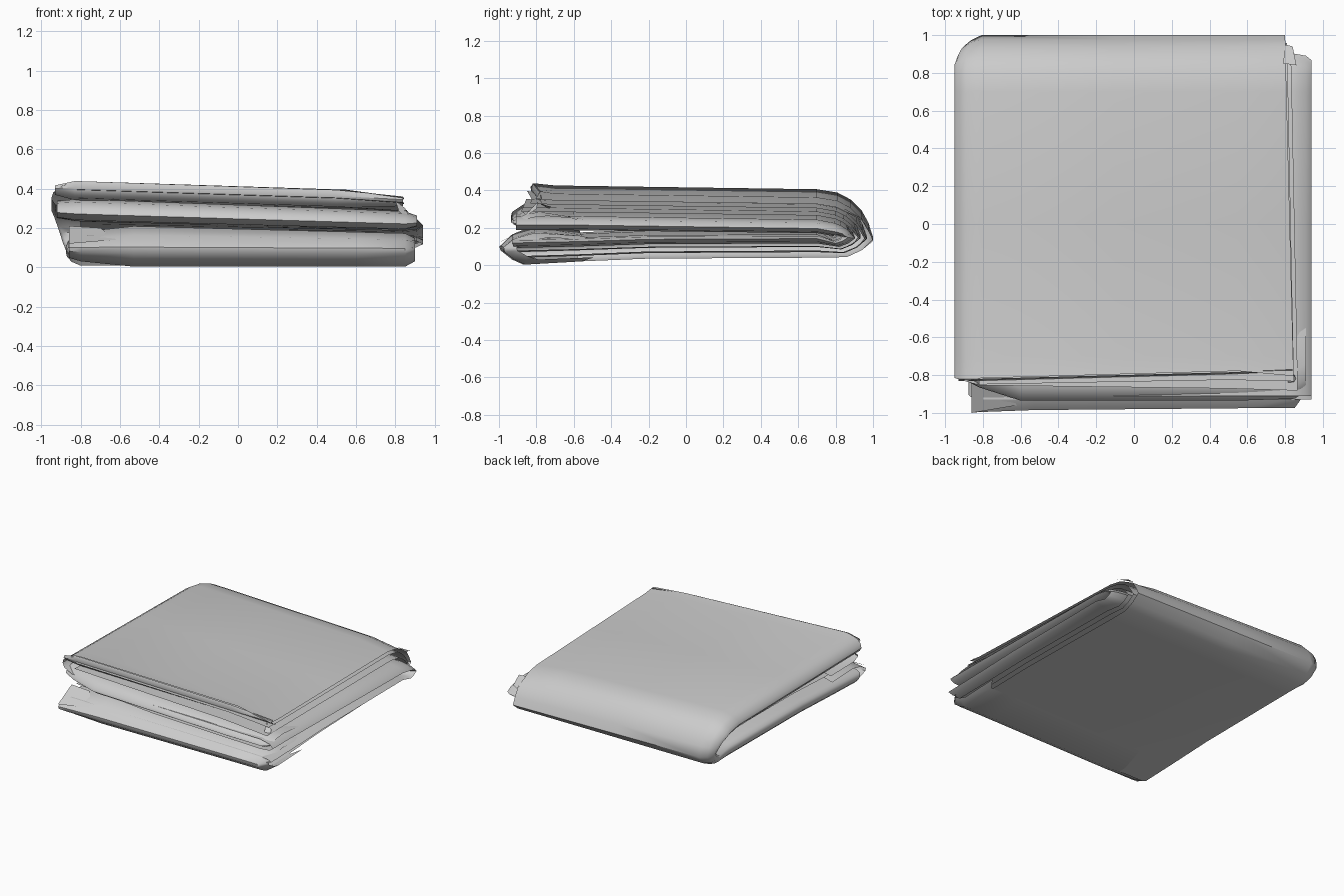
import bpy, math

if "Cube" in bpy.data.objects:
    bpy.data.objects.remove(bpy.data.objects["Cube"])


def grid_object(name, rows):
    """Skin a grid of points and shade it softly."""
    n = len(rows[0])
    verts = [p for r in rows for p in r]
    faces = [(i * n + j, i * n + j + 1, (i + 1) * n + j + 1, (i + 1) * n + j)
             for i in range(len(rows) - 1) for j in range(n - 1)]
    me = bpy.data.meshes.new(name)
    me.from_pydata(verts, [], faces)
    ob = bpy.data.objects.new(name, me)
    bpy.context.collection.objects.link(ob)
    bpy.context.view_layer.objects.active = ob
    ob.select_set(True)
    bpy.ops.object.mode_set(mode='EDIT')
    bpy.ops.mesh.select_all(action='SELECT')
    bpy.ops.mesh.normals_make_consistent(inside=False)
    bpy.ops.object.mode_set(mode='OBJECT')
    bpy.ops.object.shade_smooth_by_angle(angle=math.radians(50))
    ob.select_set(False)
    return ob


def clamp(v):
    return max(0.0, min(1.0, v))


def tilt(x, y, z):
    """The upper half leans down to the right; the back left corner is chamfered."""
    y = min(y, 1.0 - max(0, -0.83 - x) * 0.83)
    return (x, y, z - 0.032 * x * clamp((z - 0.08) / 0.14))


# Folded cloth: a spiral section (x, depth) swept along a U (y, z, inward normal)
spiral = [(0.825, 0.025), (0.55, 0), (-0.1, 0), (-0.81, 0), (-0.89, 0.02),
          (-0.94, 0.05), (-0.95, 0.075), (-0.93, 0.10), (-0.85, 0.115),
          (-0.1, 0.11), (0.83, 0.10), (0.91, 0.115), (0.94, 0.14),
          (0.91, 0.16), (0.83, 0.17), (-0.1, 0.17), (-0.8, 0.165)]
u_path = [(-0.82, 0.412, 0, -1), (-0.7, 0.4, 0, -1), (0, 0.39, 0, -1),
          (0.7, 0.38, 0, -1), (0.81, 0.362, -0.15, -1), (0.88, 0.325, -0.45, -0.8),
          (0.94, 0.265, -0.7, -0.5), (0.975, 0.205, -0.9, -0.2), (1.0, 0.14, -1, 0.2),
          (0.94, 0.08, -0.8, 0.5), (0.86, 0.043, -0.5, 0.7), (0.7, 0.04, 0, 1),
          (-0.2, 0.035, 0, 1), (-0.57, 0.02, 0, 1), (-0.87, 0.01, 0, 1)]
LAST = len(u_path) - 1


def layer_point(i, x, d):
    """Point of the cloth at path step i, width x and depth d."""
    y, z, ny, nz = u_path[i]
    lower = clamp((i - 5) / 5)
    d *= 1.1 - 0.25 * lower                 # the upper packet is thicker
    if x < -0.8:
        x = -0.8 + (x + 0.8) * (1 - 0.5 * lower)
    t = clamp(d / 0.11)
    if i == 0:
        y += 0.028 * (x + 0.95) * (1 - t) - 0.09 * t
        y = max(y, -0.92 + max(0, -0.6 - x) * 0.3)
        z -= 0.012 * t
    if i == LAST:
        y -= 0.06 * t
    return tilt(x, y + ny * d, z + nz * d)


rows = []
for i, p in enumerate(u_path):
    edge = (0.825 - 0.025 * p[0], 0.025 if i < 6 else 0.0)
    rows.append([layer_point(i, x, d) for x, d in [edge] + spiral[1:]])
grid_object("folded_cloth", rows)

# Inner lining layers, visible as thin edges on the open right side
for k, (d, xr) in enumerate([(0.035, 0.83), (0.07, 0.85)]):
    grid_object(f"inner_layer_{k + 1}",
                [[layer_point(i, x, dd)
                  for x, dd in ((-0.82, d), (0.5, d), (xr - 0.02 * u_path[i][0], d + 0.01))]
                 for i in range(LAST + 1)])


def front_strip(name, profile, stations):
    """Loft a front fold; stations are (x, y offset, height scale)."""
    zc = sum(p[1] for p in profile) / len(profile)
    grid_object(name, [[tilt(x, y + oy, zc + (z - zc) * s) for y, z in profile]
                       for x, oy, s in stations])


# Hanging lip of the top layer
front_strip("top_lip", [(-0.82, 0.412), (-0.83, 0.38), (-0.81, 0.34), (-0.77, 0.315)],
            [(-0.93, 0, 0.5), (-0.83, 0, 1.0), (0.5, 0.035, 0.95), (0.84, 0.05, 0.5)])
# Rounded middle fold
front_strip("middle_fold",
            [(-0.6, 0.285), (-0.79, 0.32), (-0.87, 0.305), (-0.93, 0.265),
             (-0.935, 0.245), (-0.89, 0.215), (-0.6, 0.21)],
            [(-0.92, 0.12, 0.8), (-0.82, 0.07, 1), (-0.6, 0.0, 1),
             (0.55, 0, 0.9), (0.85, 0.01, 0.85), (0.91, 0.05, 0.5)])
# Bottom fold, sloping up and back at the front
front_strip("bottom_fold",
            [(-0.57, 0.02), (-0.87, 0.003), (-0.93, 0.03), (-0.98, 0.07),
             (-0.985, 0.10), (-0.93, 0.155), (-0.82, 0.195), (-0.57, 0.175)],
            [(-0.86, -0.013, 0.5), (-0.8, -0.01, 0.7), (-0.53, 0, 1), (0.6, 0.01, 1),
             (0.85, 0.01, 1), (0.90, 0.08, 0.7)])

# Pinched pleats at the corners
for name, pts in (("left_pleat", [(-0.86, -0.83, 0.21), (-0.86, -1.0, 0.12), (-0.62, -0.96, 0.14), (-0.7, -0.83, 0.2)]),
                  ("right_pleat", [(0.8, -0.79, 0.34), (0.85, -0.80, 0.30), (0.87, -0.86, 0.26), (0.82, -0.85, 0.28)]),
                  ("back_pleat", [(0.79, 0.85, 0.30), (0.80, 0.95, 0.24), (0.84, 0.94, 0.25), (0.86, 0.84, 0.29)])):
    grid_object(name, [pts[:2], [pts[3], pts[2]]])
